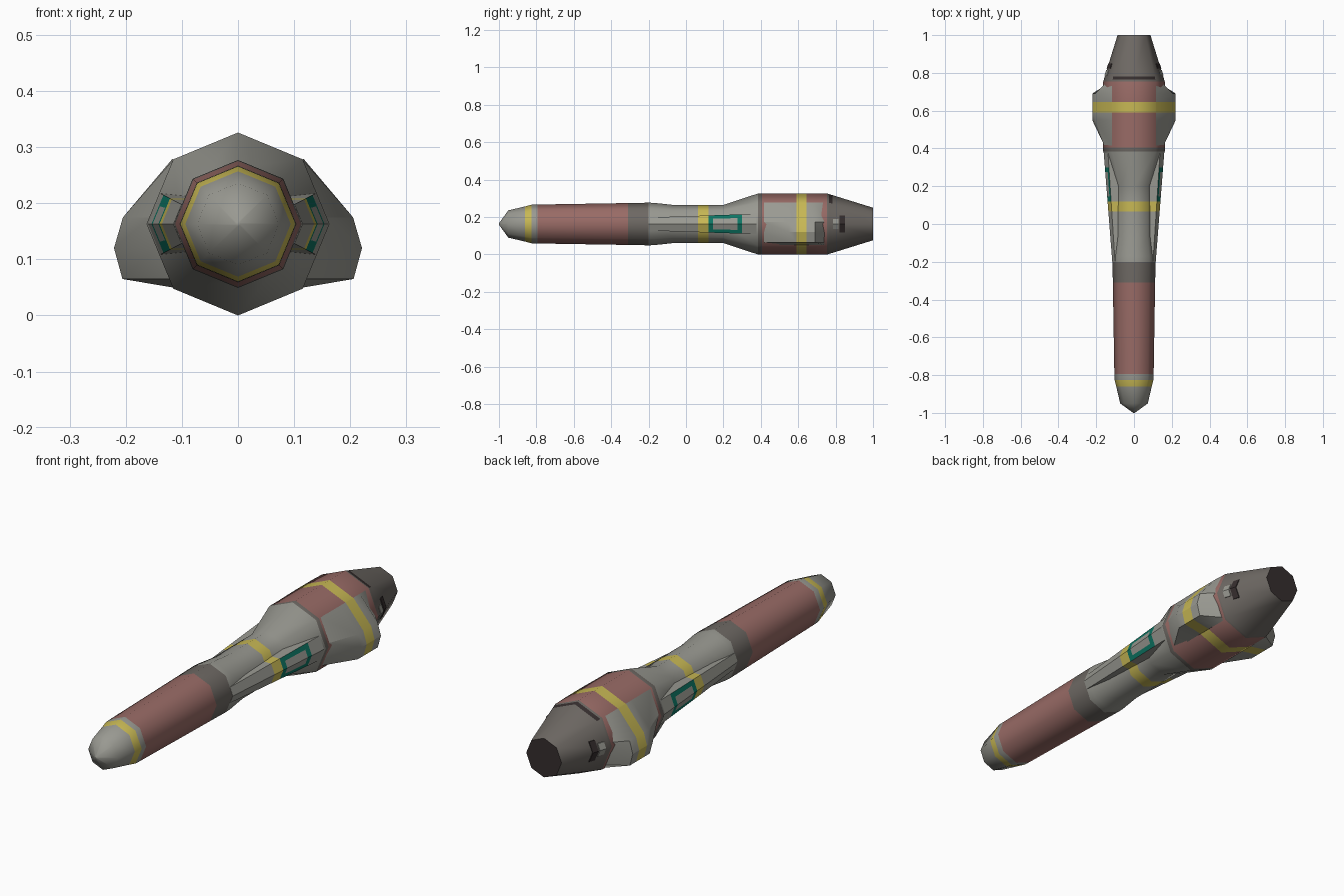
import bpy, bmesh, math

if "Cube" in bpy.data.objects:
    bpy.data.objects.remove(bpy.data.objects["Cube"])

CZ = 0.163  # height of the long axis


def srgb(r, g, b):
    return tuple(((c + 0.055) / 1.055) ** 2.4 if c > 0.04 else c / 12.92
                 for c in (r, g, b)) + (1.0,)


COLOURS = {
    "light_grey": srgb(0.60, 0.60, 0.57),
    "dull_red": srgb(0.60, 0.42, 0.40),
    "yellow": srgb(0.78, 0.72, 0.33),
    "dark_grey": srgb(0.43, 0.41, 0.39),
    "near_black": srgb(0.21, 0.18, 0.18),
    "teal": srgb(0.05, 0.46, 0.39),
}
NAMES = list(COLOURS)
MATS = []
for n, c in COLOURS.items():
    m = bpy.data.materials.new(n)
    m.diffuse_color = c
    m.use_nodes = True
    m.node_tree.nodes["Principled BSDF"].inputs["Base Color"].default_value = m.diffuse_color
    MATS.append(m)


def loft(name, sections, colour, caps=("light_grey", "light_grey"), smooth=50):
    """Skin closed sections [(y, [(x, z), ...])]; colour(band, side) names each face."""
    bm = bmesh.new()
    rings = [[bm.verts.new((x, y, z)) for x, z in pts] for y, pts in sections]
    n = len(rings[0])
    for i in range(len(rings) - 1):
        for k in range(n):
            j = (k + 1) % n
            f = bm.faces.new((rings[i][k], rings[i][j], rings[i + 1][j], rings[i + 1][k]))
            f.material_index = NAMES.index(colour(i, k))
    for ring, cap in ((rings[0], caps[0]), (rings[-1], caps[1])):
        bm.faces.new(ring).material_index = NAMES.index(cap)
    bmesh.ops.remove_doubles(bm, verts=bm.verts, dist=1e-5)
    bmesh.ops.recalc_face_normals(bm, faces=bm.faces)
    me = bpy.data.meshes.new(name)
    bm.to_mesh(me)
    bm.free()
    for m in MATS:
        me.materials.append(m)
    ob = bpy.data.objects.new(name, me)
    bpy.context.collection.objects.link(ob)
    bpy.ops.object.select_all(action='DESELECT')
    ob.select_set(True)
    bpy.context.view_layer.objects.active = ob
    bpy.ops.object.shade_smooth_by_angle(angle=math.radians(smooth))
    return ob


def octagon(r):
    return [(r * math.sin(k * math.pi / 4), CZ + r * math.cos(k * math.pi / 4))
            for k in range(8)]


# Main body: (y, radius, colour of the band behind this ring)
profile = [
    (-1.0, 0.004, "light_grey"), (-0.95, 0.073, "light_grey"),
    (-0.86, 0.094, "yellow"), (-0.825, 0.103, "light_grey"),
    (-0.795, 0.104, "dull_red"), (-0.31, 0.112, "dark_grey"),
    (-0.2, 0.114, "light_grey"), (-0.17, 0.113, "light_grey"),
    (-0.07, 0.102, "light_grey"), (0.065, 0.102, "yellow"),
    (0.12, 0.102, "light_grey"), (0.2, 0.102, "light_grey"),
    (0.385, 0.163, "dark_grey"), (0.405, 0.163, "dull_red"),
    (0.59, 0.163, "yellow"), (0.645, 0.163, "dull_red"),
    (0.755, 0.163, "dark_grey"), (0.764, 0.160, "patch"),
    (0.782, 0.1547, "dark_grey"), (1.0, 0.087, "dark_grey"),
]


def body_colour(band, side):
    c = profile[band][2]
    if c == "patch":
        return "near_black" if side in (0, 7) else "dark_grey"
    return c


loft("main_body", [(y, octagon(r)) for y, r, _ in profile], body_colour,
     caps=("light_grey", "near_black"))

# Side pods bulging from the wide section
base = [(0.10, 0.25), (0.115, 0.278), (0.157, 0.175), (0.144, 0.12),
        (0.121, 0.065), (0.115, 0.05), (0.10, 0.06)]
full = [(0.10, 0.25), (0.117, 0.279), (0.205, 0.175), (0.221, 0.12),
        (0.206, 0.065), (0.117, 0.05), (0.10, 0.06)]
pod = [(0.415, base), (0.55, full), (0.59, full), (0.645, full), (0.69, full), (0.74, base)]


# Wedge-shaped fairings along the neck, with a teal frame
def fairing_section(y):
    t = (y + 0.2) / 0.6
    x, h = 0.115 + 0.047 * t, 0.035 + 0.020 * t
    outer = [(x - 0.414 * abs(f) * h, CZ + f * h) for f in (1, 0.62, 0, -0.62, -1)]
    return [(0.07, CZ + h)] + outer + [(0.07, CZ - h)]


fairing_y = [-0.2, 0.065, 0.12, 0.145, 0.275, 0.30, 0.4]


def fairing_colour(band, side):
    if band == 1:
        return "yellow"
    if 1 <= side <= 4 and (band in (2, 4) or (band == 3 and side in (1, 4))):
        return "teal"
    return "light_grey"


# Thin plates wrapped over the side ridge of the tail
def plate_section(y, h):
    x = 0.163 - 0.308 * (y - 0.755) + 0.003
    return [(x - 0.414 * h, CZ + h), (x, CZ), (x - 0.414 * h, CZ - h),
            (x - 0.414 * h - 0.006, CZ - h), (x - 0.006, CZ),
            (x - 0.414 * h - 0.006, CZ + h)]


def flip(pts, s):
    return [(s * x, z) for x, z in pts]


for s, tag in ((-1, "left"), (1, "right")):
    loft("side_pod_" + tag, [(y, flip(p, s)) for y, p in pod],
         lambda b, k: "yellow" if b == 2 else "light_grey", smooth=30)
    loft("neck_fairing_" + tag, [(y, flip(fairing_section(y), s)) for y in fairing_y],
         fairing_colour, smooth=30)
    for name, y0, y1, h, col in (("tail_vent_", 0.822, 0.85, 0.045, "near_black"),
                                 ("tail_plate_", 0.785, 0.815, 0.028, "light_grey")):
        loft(name + tag, [(y, flip(plate_section(y, h), s)) for y in (y0, y1)],
             lambda b, k, c=col: c, caps=(col, col), smooth=30)
